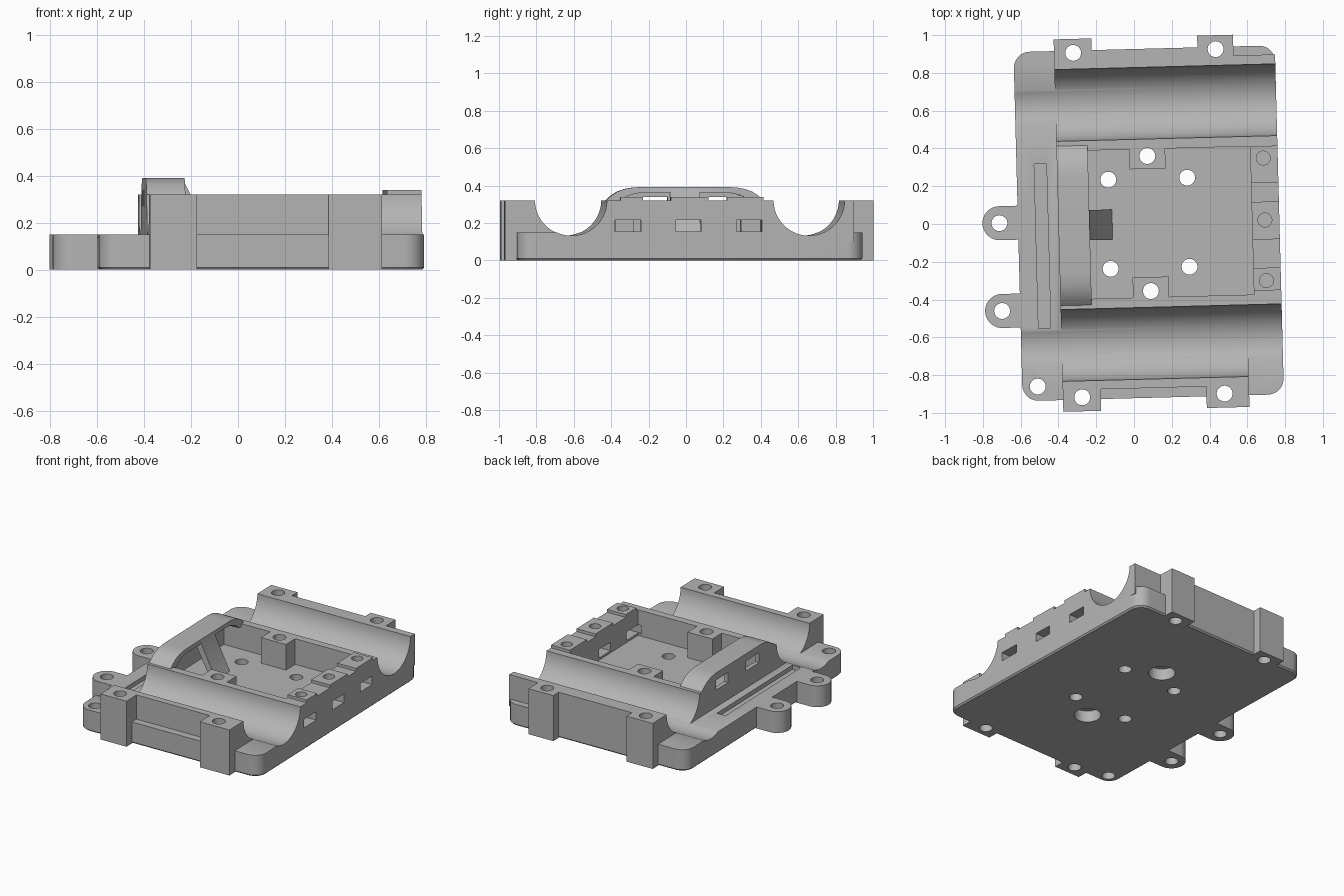
import bpy, bmesh, math
from mathutils import Matrix

cube = bpy.data.objects.get("Cube")
if cube:
    bpy.data.objects.remove(cube, do_unlink=True)

TILT = math.radians(1.5)
TOP, STEP, FLOOR = 0.32, 0.15, 0.14

grey = bpy.data.materials.new("light grey plastic")
grey.use_nodes = True
colour = (0.46, 0.46, 0.46, 1)
grey.diffuse_color = colour
grey.node_tree.nodes["Principled BSDF"].inputs["Base Color"].default_value = colour


def finish(name, bm):
    bmesh.ops.recalc_face_normals(bm, faces=bm.faces)
    mesh = bpy.data.meshes.new(name)
    bm.to_mesh(mesh)
    bm.free()
    mesh.materials.append(grey)
    obj = bpy.data.objects.new(name, mesh)
    bpy.context.scene.collection.objects.link(obj)
    return obj


def box(name, x0, x1, y0, y1, z0, z1):
    bm = bmesh.new()
    place = Matrix.Translation(((x0 + x1) / 2, (y0 + y1) / 2, (z0 + z1) / 2))
    size = Matrix.Diagonal((x1 - x0, y1 - y0, z1 - z0, 1))
    bmesh.ops.create_cube(bm, size=1, matrix=place @ size)
    return finish(name, bm)


def cylinder(name, x, y, z0, z1, r, sides=40):
    bm = bmesh.new()
    bmesh.ops.create_cone(bm, cap_ends=True, segments=sides, radius1=r, radius2=r,
                          depth=z1 - z0, matrix=Matrix.Translation((x, y, (z0 + z1) / 2)))
    return finish(name, bm)


def extrude(name, points, direction):
    bm = bmesh.new()
    face = bm.faces.new([bm.verts.new(p) for p in points])
    new = bmesh.ops.extrude_face_region(bm, geom=[face])["geom"]
    bmesh.ops.translate(bm, vec=direction,
                        verts=[v for v in new if isinstance(v, bmesh.types.BMVert)])
    return finish(name, bm)


def combine(target, tool, operation):
    mod = target.modifiers.new(tool.name, "BOOLEAN")
    mod.operation, mod.solver, mod.object = operation, "EXACT", tool
    bpy.context.view_layer.update()
    graph = bpy.context.evaluated_depsgraph_get()
    mesh = bpy.data.meshes.new_from_object(target.evaluated_get(graph))
    target.modifiers.clear()
    target.data = mesh
    bpy.data.objects.remove(tool, do_unlink=True)


def add(tool):
    combine(housing, tool, "UNION")


def cut(tool):
    combine(housing, tool, "DIFFERENCE")


# Base plate with rounded corners and a fine bottom chamfer
bm = bmesh.new()
bmesh.ops.create_cube(bm, size=1, matrix=Matrix.Translation((0.078, 0.002, STEP / 2))
                      @ Matrix.Diagonal((1.384, 1.848, STEP, 1)))
bmesh.ops.bevel(bm, geom=[e for e in bm.edges
                          if abs(e.verts[0].co.z - e.verts[1].co.z) > 0.1],
                offset=0.085, segments=8, profile=0.5, affect="EDGES")
bmesh.ops.bevel(bm, geom=[e for e in bm.edges if all(v.co.z < 0.001 for v in e.verts)],
                offset=0.01, segments=1, affect="EDGES")
housing = finish("carriage_housing", bm)

# Raised body, outer walls
add(box("core", -0.4, 0.77, -0.633, 0.878, 0.1, TOP))
add(box("back_wall", -0.4, 0.55, 0.7, 0.926, 0.1, TOP))
add(box("front_wall", -0.4, 0.586, -0.87, -0.6, 0.1, TOP))

# Corner screw bosses
for x0, x1 in ((-0.4, -0.2), (0.36, 0.55)):
    add(box("back_boss", x0, x1, 0.86, 0.988, 0, TOP))
for x0, x1 in ((-0.4, -0.2), (0.36, 0.586)):
    add(box("front_boss", x0, x1, -0.984, -0.85, 0, TOP))

# Side mounting ears
EARS = ((-0.712, 0.023), (-0.71, -0.442))
for x, y in EARS:
    add(box("ear_neck", x, -0.55, y - 0.09, y + 0.09, 0, STEP))
    add(cylinder("ear_tip", x, y, 0, STEP, 0.09))

# Two bearing channels along x
for y in (0.638, -0.633):
    bm = bmesh.new()
    bmesh.ops.create_cone(bm, cap_ends=True, segments=96, radius1=0.19, radius2=0.19, depth=2,
                          matrix=Matrix.Translation((0, y, TOP + 0.002))
                          @ Matrix.Rotation(math.pi / 2, 4, "Y"))
    cut(finish("channel_cutter", bm))

# Central pocket with two standoffs
cut(box("pocket_cutter", -0.37, 0.625, -0.39, 0.395, FLOOR, 0.5))
add(box("back_standoff", -0.015, 0.175, 0.29, 0.42, 0.1, TOP))
add(box("front_standoff", -0.015, 0.175, -0.415, -0.283, 0.1, TOP))

# Arched cover over the left side of the pocket
half = [(0.437, 0.3), (0.425, 0.318), (0.395, 0.345), (0.36, 0.368),
        (0.32, 0.382), (0.28, 0.389), (0.25, 0.391)]
outline = half + [(-y, z) for y, z in reversed(half)]
cover = extrude("arched_cover", [(-0.4, y, z) for y, z in outline], (0.165, 0, 0))
hollow = extrude("cover_hollow", [(-0.37, y * 0.89, z - 0.03) for y, z in outline], (0.4, 0, 0))
combine(cover, hollow, "DIFFERENCE")
add(cover)

# Slanted rib from the cover to the floor
rib = [(-0.24, 0.391), (-0.105, 0.12), (-0.15, 0.12), (-0.28, 0.37)]
add(extrude("slanted_rib", [(x, -0.08, z) for x, z in rib], (0, 0.16, 0)))

# Belt clamp pads on the right wall
for y0, y1 in ((0.2, 0.395), (-0.1, 0.1), (-0.37, -0.25)):
    add(box("clamp_pad", 0.625, 0.77, y0, y1, 0.28, 0.34))

# Wall slots
for y0, y1 in ((-0.4, -0.26), (-0.073, 0.06), (0.25, 0.385)):
    cut(box("right_slot", 0.6, 0.8, y0, y1, 0.155, 0.215))
for y0, y1 in ((-0.24, -0.09), (0.12, 0.26)):
    cut(box("left_slot", -0.5, -0.33, y0, y1, 0.27, 0.34))

# Shallow groove in the left ledge
cut(box("ledge_groove", -0.52, -0.455, -0.54, 0.33, 0.12, 0.2))

# Screw holes through the housing
holes = [(x, y) for x in (-0.13, 0.288) for y in (-0.234, 0.238)]
holes += [(x, y) for x in (-0.298, 0.456) for y in (-0.91, 0.914)]
holes += [(-0.532, -0.847), (0.08, 0.358), (0.08, -0.357), *EARS]
for x, y in holes:
    cut(cylinder("screw_hole", x, y, -0.1, 0.5, 0.042, 32))

# Nut recesses underneath, blind pilot holes in the pads
for y in (0.358, -0.357):
    cut(cylinder("nut_recess", 0.08, y, -0.1, 0.08, 0.085))
for y in (0.331, 0.003, -0.318):
    cut(cylinder("pilot_hole", 0.693, y, 0.22, 0.5, 0.037, 32))

# Slight turn of the whole part, shading
housing.data.transform(Matrix.Rotation(TILT, 4, "Z"))
housing.data.materials.clear()
housing.data.materials.append(grey)
for p in housing.data.polygons:
    p.material_index = 0
bpy.ops.object.select_all(action="DESELECT")
housing.select_set(True)
bpy.context.view_layer.objects.active = housing
bpy.ops.object.shade_smooth_by_angle(angle=math.radians(30))
